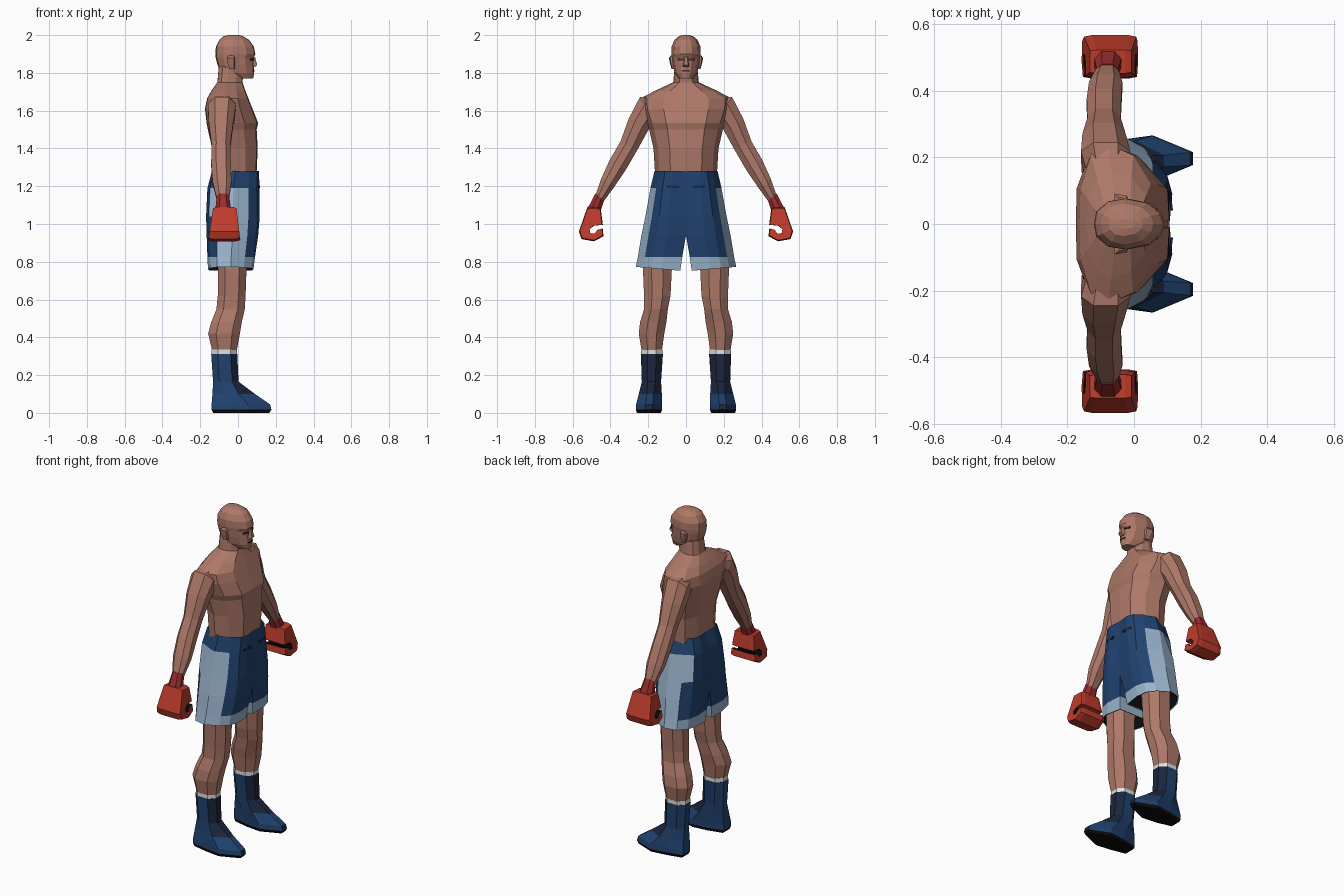
import bpy, bmesh
from mathutils import Vector

if "Cube" in bpy.data.objects:
    bpy.data.objects.remove(bpy.data.objects["Cube"])


def mat(name, r, g, b):
    m = bpy.data.materials.new(name)
    m.diffuse_color = (r, g, b, 1)
    m.use_nodes = True
    m.node_tree.nodes["Principled BSDF"].inputs["Base Color"].default_value = m.diffuse_color
    return m


SKIN = mat("skin", .42, .19, .14)
BLUE = mat("royal blue", .015, .055, .16)
NAVY = mat("dark navy", .011, .018, .045)
PALE = mat("pale blue trim", .32, .45, .60)
RED = mat("glove red", .52, .045, .025)
MAROON = mat("cuff red", .30, .025, .025)
BLACK = mat("black", .003, .003, .004)
WHITE = mat("sock white", .75, .75, .75)
DARK = mat("dark brown", .05, .022, .018)


def loft(bm, rings, closed=True, caps=(False, False)):
    """Skin a list of point rings with quads."""
    vs = [[bm.verts.new(p) for p in r] for r in rings]
    n = len(vs[0])
    for a, b in zip(vs, vs[1:]):
        for i in range(n if closed else n - 1):
            j = (i + 1) % n
            bm.faces.new((a[i], a[j], b[j], b[i]))
    if caps[0]:
        bm.faces.new(vs[0])
    if caps[1]:
        bm.faces.new(vs[-1])


def finish(bm, name, mats, rule=None, flip=False):
    """Mirror across y = 0, weld, colour by rule(centre, normal), make the object."""
    copy = bmesh.ops.duplicate(bm, geom=bm.verts[:] + bm.edges[:] + bm.faces[:])["geom"]
    for v in copy:
        if isinstance(v, bmesh.types.BMVert):
            v.co.y = -v.co.y
    bmesh.ops.remove_doubles(bm, verts=bm.verts[:], dist=.0005)
    bmesh.ops.recalc_face_normals(bm, faces=bm.faces[:])
    if flip:
        bmesh.ops.reverse_faces(bm, faces=bm.faces[:])
    bm.normal_update()
    if rule:
        for f in bm.faces:
            f.material_index = mats.index(rule(f.calc_center_median(), f.normal))
    me = bpy.data.meshes.new(name)
    bm.to_mesh(me)
    bm.free()
    for m in mats:
        me.materials.append(m)
    ob = bpy.data.objects.new(name, me)
    bpy.context.collection.objects.link(ob)


def ring(shape, z, x0, x1, y0, y1, tilt=0):
    return [(x0 + (x1 - x0) * u, y0 + (y1 - y0) * v, z + tilt * v) for u, v in shape]


HALF = [(.97, 0), (.95, .5), (.72, .86), (.40, 1), (.17, .87), (.03, .45), (.02, 0)]
SKULL = [(1, 0), (.96, .4), (.78, .82), (.45, 1), (.2, .88), (.03, .48), (0, 0)]
OCT = [(1, .3), (1, .7), (.75, 1), (.25, 1), (0, .7), (0, .3), (.25, 0), (.75, 0)]
FOOT = [(1, .36), (1, .64), (.62, 1), (.3, .9), (0, .75), (0, .25), (.3, .08), (.62, 0)]

# torso and neck
bm = bmesh.new()
loft(bm, [ring(HALF, z, a, b, 0, y) for z, a, b, y in [
    (1.25, -.135, .105, .163), (1.40, -.142, .112, .172), (1.50, -.165, .107, .195),
    (1.535, -.172, .115, .21), (1.61, -.18, .085, .238), (1.665, -.168, .062, .24),
    (1.705, -.145, .045, .165), (1.75, -.112, .028, .068), (1.83, -.105, .035, .06)]],
    closed=False)
finish(bm, "torso", [SKIN])

# head
bm = bmesh.new()
loft(bm, [ring(SKULL, z, a, b, 0, y) for z, a, b, y in [
    (1.77, 0, .08, .036), (1.80, -.085, .086, .060), (1.84, -.108, .083, .070),
    (1.88, -.118, .082, .075), (1.90, -.12, .092, .077), (1.94, -.117, .084, .076),
    (1.975, -.098, .058, .061), (1.995, -.075, .026, .036), (2.0, -.05, .005, .015)]],
    closed=False, caps=(True, True))
finish(bm, "head", [SKIN])

# nose (half, welded at the middle)
bm = bmesh.new()
loft(bm, [[(.07, .018, z), (x, w, z), (x, 0, z)] for z, x, w in
          [(1.83, .088, .014), (1.842, .102, .012), (1.885, .090, .006)]],
     closed=False, caps=(True, True))
finish(bm, "nose", [SKIN])

# ears
bm = bmesh.new()
loft(bm, [ring([(1, 0), (.8, .8), (0, 1), (0, 0)], z, a, b, .06, y) for z, a, b, y in [
    (1.82, -.045, -.015, .076), (1.85, -.055, -.012, .085), (1.88, -.058, -.012, .091),
    (1.892, -.045, -.02, .08)]], caps=(True, True))
finish(bm, "ears", [SKIN])


# eyes, mouth and waist seams as thin plates
def plate(name, m, x, y0, y1, z0, z1, back=0):
    bm = bmesh.new()
    loft(bm, [[(x, y0, z), (x - back, y1, z), (x - back - .006, y1, z), (x - .006, y0, z)]
              for z in (z0, z1)], caps=(True, True))
    finish(bm, name, [m])


plate("eyes", DARK, .086, .016, .046, 1.866, 1.877, .016)
plate("mouth", DARK, .088, 0, .02, 1.808, 1.815, .003)
plate("waist_seams", NAVY, .117, .04, .10, 1.19, 1.204, .007)

# shorts: each ring is one leg side, the middle wall is removed where both sides meet
LEGHALF = [(.97, 0), (1, .42), (.95, .66), (.79, .84), (.5, 1), (.2, .93), (.05, .7),
           (0, .4), (.03, 0), (.5, 0)]
SHORTS = [(1.28, -.138, .112, 0, .167), (1.19, -.162, .113, 0, .188), (1.04, -.169, .115, 0, .215),
          (.94, -.166, .107, 0, .236), (.825, -.162, .09, .02, .255), (.753, -.159, .082, .03, .266, .02)]


def shorts_half(rows):
    bm = bmesh.new()
    loft(bm, [ring(LEGHALF, *r) for r in rows])
    # the stripe starts narrow at the waist
    for v in bm.verts:
        if v.co.z > 1.15 and v.co.y > .14 and v.co.x < -.08:
            v.co.x += .05
            v.co.y += .004
    wall = [f for f in bm.faces if all(abs(v.co.y) < .001 for v in f.verts)]
    bmesh.ops.delete(bm, geom=wall, context='FACES')
    return bm


def shorts_rule(c, n):
    if c.z < .825:
        return PALE
    return PALE if c.z < 1.19 and abs(n.y) > .6 and abs(c.y) > .16 and -.13 < c.x < .06 else BLUE


finish(shorts_half(SHORTS), "shorts", [BLUE, PALE], shorts_rule)

# black lining just inside the shorts
D = .006
lining = [(r[0], r[1] + D, r[2] - D, r[3] + (D if r[3] else 0), r[4] - D, *r[5:]) for r in SHORTS[2:]]
finish(shorts_half(lining), "shorts_lining", [BLACK], flip=True)

# legs
bm = bmesh.new()
loft(bm, [ring(OCT, *r) for r in [
    (.90, -.12, .06, .06, .22), (.76, -.105, .045, .075, .228), (.62, -.107, .04, .082, .222),
    (.55, -.114, .036, .096, .222), (.48, -.142, .02, .104, .243), (.42, -.158, .01, .115, .25),
    (.31, -.132, -.01, .13, .232)]], caps=(True, True))
finish(bm, "legs", [SKIN])

# sock bands
bm = bmesh.new()
loft(bm, [ring(OCT, z, -.139, -.006, .124, .237) for z in (.305, .336)], caps=(True, True))
finish(bm, "socks", [WHITE])

# boots with sole
bm = bmesh.new()
loft(bm, [ring(s, *r) for s, r in [
    (OCT, (.312, -.142, -.004, .122, .239)), (OCT, (.165, -.132, .003, .132, .234)),
    (FOOT, (.10, -.135, .09, .128, .25)), (FOOT, (.045, -.14, .17, .127, .264)),
    (FOOT, (.018, -.14, .177, .127, .266)), (FOOT, (0, -.132, .165, .132, .26))]],
    caps=(True, True))


def boot_rule(c, n):
    if c.z < .018:
        return BLACK
    return NAVY if n.x > (.6 if c.z < .13 else .3) else BLUE


finish(bm, "boots", [BLUE, NAVY, BLACK], boot_rule)


# arms and cuffs: tubes along a path of (x, y, z, radius in x, radius across)
def tube(name, path, m):
    bm = bmesh.new()
    pts = [Vector(p[:3]) for p in path]
    rings = []
    for i, p in enumerate(path):
        d = (pts[min(i + 1, len(pts) - 1)] - pts[max(i - 1, 0)]).normalized()
        side = d.cross(Vector((1, 0, 0))).normalized()
        rings.append([pts[i] + Vector((1, 0, 0)) * p[3] * (2 * u - 1) + side * p[4] * (2 * v - 1)
                      for u, v in OCT])
    loft(bm, rings, caps=(True, True))
    finish(bm, name, [m])


tube("arms", [
    (-.075, .11, 1.635, .055, .05), (-.085, .20, 1.612, .074, .074),
    (-.09, .25, 1.53, .065, .06), (-.09, .302, 1.415, .05, .05),
    (-.09, .36, 1.315, .052, .05), (-.085, .413, 1.22, .05, .041),
    (-.08, .465, 1.12, .03, .024)], SKIN)
tube("glove_cuffs", [(-.08, .455, 1.15, .032, .028), (-.078, .488, 1.07, .042, .035)], MAROON)

# gloves: curled hand outline swept across x, wider toward the knuckles
OUTLINE = [(.452, 1.085), (.522, 1.09), (.567, .96), (.553, .92), (.487, .908), (.437, .935),
           (.440, .974), (.468, .967), (.482, .945), (.508, .948), (.511, .972), (.485, .992),
           (.440, .995)]
bm = bmesh.new()
rows = []
for t in (0, .15, .85, 1):
    row = []
    for y, z in OUTLINE:
        k = (1.09 - z) / .18
        a, b = -.132 - .025 * k, -.008 + .02 * k
        s = .93 if t in (0, 1) else 1
        row.append((a + (b - a) * t, .5 + (y - .5) * s, 1 + (z - 1) * s))
    rows.append(row)
loft(bm, rows, caps=(True, True))


def glove_rule(c, n):
    y = abs(c.y)
    return BLACK if .452 < y < .515 and .935 < c.z < .993 and abs(n.x) < .5 else RED


finish(bm, "gloves", [RED, BLACK], glove_rule)
